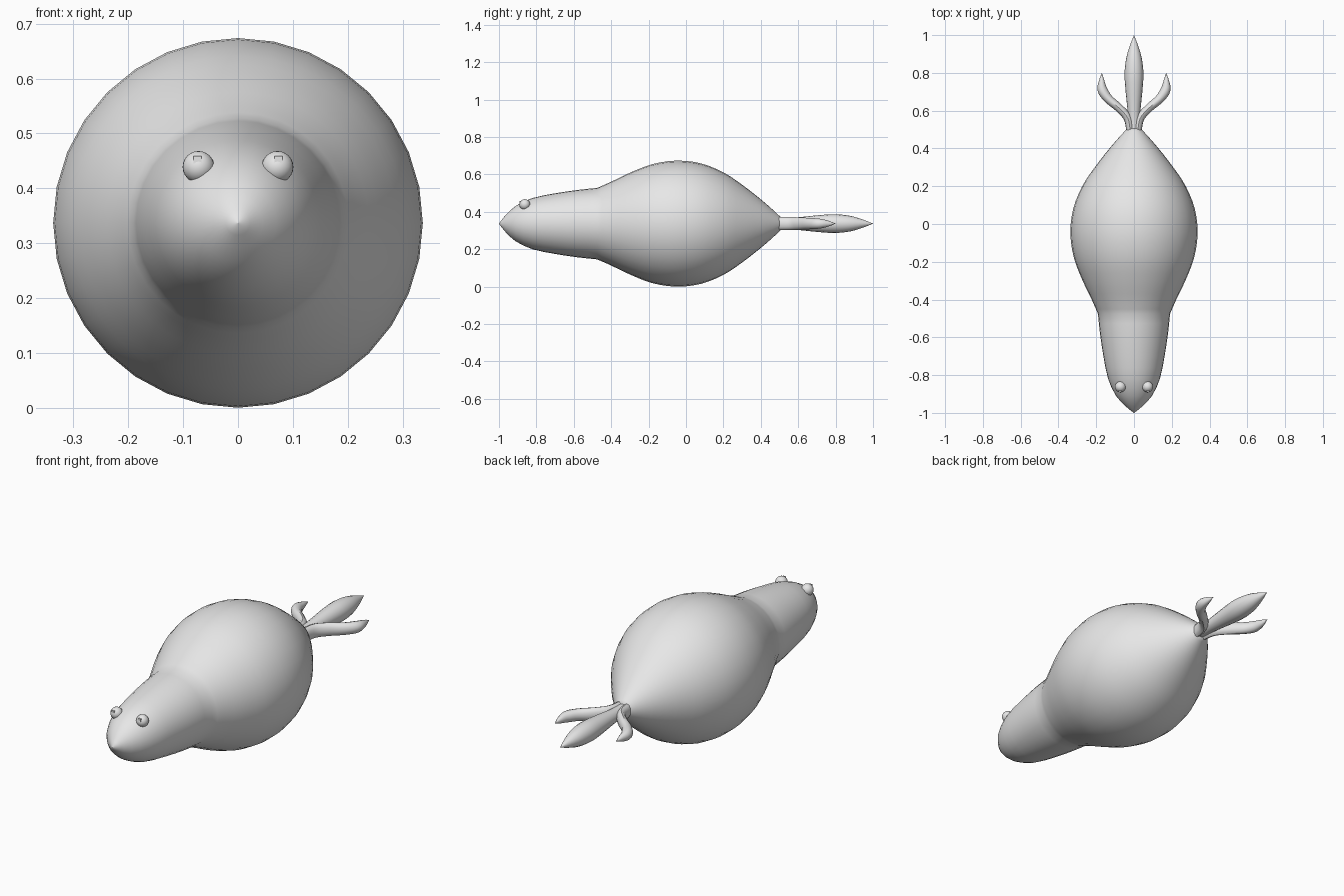
import bpy, bmesh, math
from mathutils import Vector

if "Cube" in bpy.data.objects:
    bpy.data.objects.remove(bpy.data.objects["Cube"])

ZC = 0.337  # height of the long axis

grey = bpy.data.materials.new("light_grey")
grey.diffuse_color = (0.8, 0.8, 0.8, 1)
grey.use_nodes = True
grey.node_tree.nodes["Principled BSDF"].inputs["Base Color"].default_value = grey.diffuse_color


def finish(name, bm, angle=40):
    bmesh.ops.recalc_face_normals(bm, faces=bm.faces)
    me = bpy.data.meshes.new(name)
    bm.to_mesh(me)
    bm.free()
    me.materials.append(grey)
    ob = bpy.data.objects.new(name, me)
    bpy.context.collection.objects.link(ob)
    bpy.ops.object.select_all(action='DESELECT')
    ob.select_set(True)
    bpy.context.view_layer.objects.active = ob
    bpy.ops.object.shade_smooth_by_angle(angle=math.radians(angle))
    return ob


def smooth(points, steps=4):
    """Catmull-Rom resampling of a short list of tuples."""
    p = [Vector(q) for q in points]
    p = [2 * p[0] - p[1]] + p + [2 * p[-1] - p[-2]]
    out = []
    for i in range(1, len(p) - 2):
        a, b, c, d = p[i - 1:i + 3]
        for k in range(steps):
            t = k / steps
            out.append(0.5 * (2 * b + (c - a) * t + (2 * a - 5 * b + 4 * c - d) * t ** 2
                              + (3 * b - a - 3 * c + d) * t ** 3))
    return out + [p[-2]]


def tube(name, rows, sides, angle=40):
    """Loft elliptical rings along rows of (x, y, half width, half height)."""
    bm = bmesh.new()
    rings = []
    for i, (x, y, w, h) in enumerate(rows):
        a, b = rows[max(i - 1, 0)], rows[min(i + 1, len(rows) - 1)]
        t = Vector((b[0] - a[0], b[1] - a[1])).normalized()
        w, h = max(w, 0.0005), max(h, 0.0005)
        rings.append([bm.verts.new((x + t.y * w * math.cos(u), y - t.x * w * math.cos(u),
                                    ZC + h * math.sin(u)))
                      for u in (2 * math.pi * k / sides for k in range(sides))])
    for r, s in zip(rings, rings[1:]):
        for k in range(sides):
            n = (k + 1) % sides
            bm.faces.new((r[k], r[n], s[n], s[k]))
    bm.faces.new(rings[0])
    bm.faces.new(rings[-1])
    return finish(name, bm, angle)


# Head and body, turned around the long axis with a crease at the neck
head = [(-1, 0), (-0.965, 0.045), (-0.91, 0.095), (-0.82, 0.137), (-0.7, 0.162),
        (-0.58, 0.18), (-0.475, 0.191)]
body = [(-0.475, 0.191), (-0.4, 0.224), (-0.3, 0.272), (-0.18, 0.318), (-0.05, 0.337),
        (0.08, 0.322), (0.2, 0.274), (0.3, 0.208), (0.4, 0.13), (0.47, 0.069), (0.505, 0.036)]
profile = smooth(head, 2)[:-1] + smooth(body, 3)
tube("head_and_body", [(0, y, r, r) for y, r in profile], 32, 50)

# Middle tail fin
fin = [(0.48, 0.03), (0.55, 0.03), (0.62, 0.036), (0.72, 0.046), (0.8, 0.05),
       (0.88, 0.041), (0.95, 0.02), (1.0, 0)]
tube("middle_tail_fin", [(0, y, r, r) for y, r in smooth(fin, 3)], 16)

# Curled side tail fins
side_fin = [(0.018, 0.48, 0.02, 0.035), (0.033, 0.56, 0.022, 0.035), (0.08, 0.615, 0.022, 0.033),
            (0.135, 0.662, 0.024, 0.03), (0.167, 0.71, 0.026, 0.027),
            (0.171, 0.76, 0.014, 0.016), (0.17, 0.8, 0, 0)]
for name, s in (("left", -1), ("right", 1)):
    rows = [(s * x, y, w, h) for x, y, w, h in smooth(side_fin)]
    tube(name + "_tail_fin", rows, 12)

    # Eye ball
    bm = bmesh.new()
    bmesh.ops.create_uvsphere(bm, u_segments=24, v_segments=12, radius=0.029)
    bmesh.ops.translate(bm, verts=bm.verts, vec=(s * 0.072, -0.862, 0.439))
    finish(name + "_eye", bm)

    # Small pupil block on the front of the eye
    bm = bmesh.new()
    bmesh.ops.create_cube(bm, size=0.014)
    bmesh.ops.translate(bm, verts=bm.verts, vec=(s * 0.074, -0.882, 0.452))
    finish(name + "_pupil", bm)
